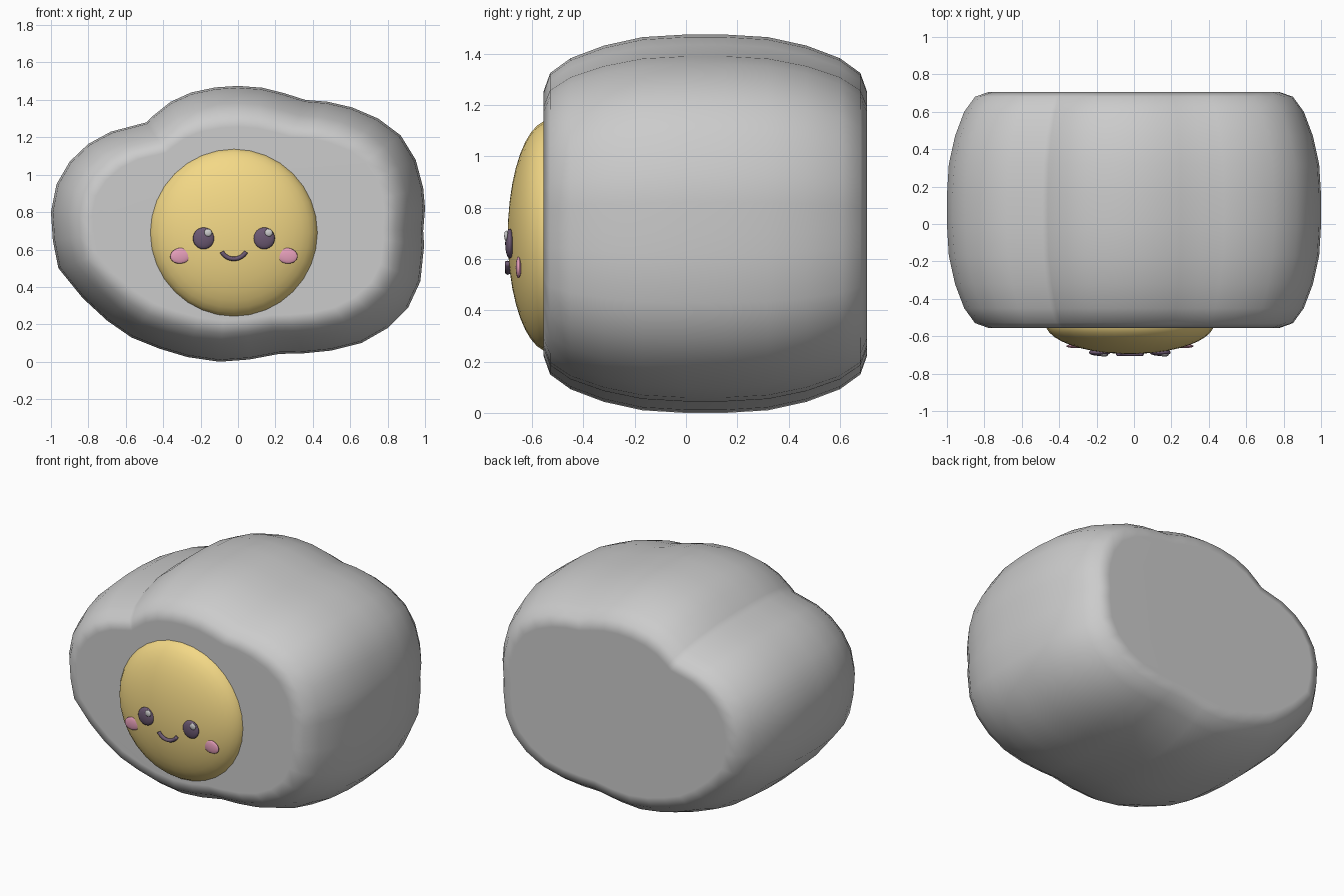
import bpy, bmesh, math
from mathutils import Matrix

if "Cube" in bpy.data.objects:
    bpy.data.objects.remove(bpy.data.objects["Cube"])


def material(name, rgb):
    m = bpy.data.materials.new(name)
    m.diffuse_color = (*rgb, 1)
    m.use_nodes = True
    m.node_tree.nodes["Principled BSDF"].inputs["Base Color"].default_value = m.diffuse_color
    return m


YELLOW = material("yolk_yellow", (0.90, 0.69, 0.24))
PURPLE = material("dark_purple", (0.15, 0.10, 0.17))
PINK = material("blush_pink", (0.80, 0.35, 0.50))


def finish(name, bm, mat=None):
    bmesh.ops.recalc_face_normals(bm, faces=bm.faces)
    me = bpy.data.meshes.new(name)
    bm.to_mesh(me)
    bm.free()
    for p in me.polygons:
        p.use_smooth = True
    if mat:
        me.materials.append(mat)
    ob = bpy.data.objects.new(name, me)
    bpy.context.collection.objects.link(ob)
    return ob


def ellipsoid(name, loc, size, mat=None, seg=24, rings=12, roll=0):
    bm = bmesh.new()
    bmesh.ops.create_uvsphere(bm, u_segments=seg, v_segments=rings, radius=1)
    # poles point along y so the round side faces the front
    bm.transform(Matrix.Translation(loc) @ Matrix.Rotation(roll, 4, 'Y')
                 @ Matrix.Diagonal((*size, 1)) @ Matrix.Rotation(math.pi / 2, 4, 'X'))
    return finish(name, bm, mat)


# Egg white: wavy outline swept along y, shrinking towards both flat ends
outline = [(-1, .8), (-.97, .95), (-.9, 1.07), (-.8, 1.165), (-.68, 1.23), (-.49, 1.28),
           (-.46, 1.31), (-.36, 1.39), (-.25, 1.44), (-.12, 1.467), (0, 1.475), (.13, 1.465),
           (.25, 1.435), (.36, 1.4), (.48, 1.39), (.61, 1.36), (.75, 1.3), (.87, 1.21),
           (.95, 1.08), (.99, .93), (1, .82), (.99, .7), (.995, .62), (.975, .43),
           (.91, .29), (.8, .18), (.66, .1), (.5, .06), (.35, .045), (.22, .042),
           (.06, .012), (-.1, 0), (-.27, .025), (-.42, .07), (-.57, .13), (-.7, .22),
           (-.83, .34), (-.96, .5), (-.99, .65)]
half = [(-.63, .22), (-.605, .15), (-.525, .092), (-.395, .043), (-.245, .01), (-.08, 0)]
stations = half + [(-y, d) for y, d in reversed(half)]
CY, CZ = 0.075, 0.7375
bm = bmesh.new()
rings = []
for y, d in stations:
    sx, sz = 1 - d, 1 - d / CZ
    rings.append([bm.verts.new((x * sx, CY + y, CZ + (z - CZ) * sz)) for x, z in outline])
n = len(outline)
for a, b in zip(rings, rings[1:]):
    for i in range(n):
        j = (i + 1) % n
        bm.faces.new((a[i], a[j], b[j], b[i]))
bm.faces.new(rings[0])
bm.faces.new(rings[-1])
white = finish("egg_white", bm)
white.modifiers.new("flat_ends", 'WEIGHTED_NORMAL')

# Yolk dome
FX = -0.022
ellipsoid("yolk", (FX, -0.53, 0.69), (0.452, 0.165, 0.452), YELLOW, 32, 20)

# Eyes, highlights and cheeks on both sides of the face
for side, s in (("left", -1), ("right", 1)):
    ellipsoid(side + "_eye", (FX + s * 0.162, -0.687, 0.66), (0.057, 0.018, 0.058), PURPLE)
    ellipsoid(side + "_eye_highlight", (FX + s * 0.162 + 0.024, -0.701, 0.69),
              (0.021, 0.008, 0.021), None, 16, 8)
    ellipsoid(side + "_cheek", (FX + s * 0.285, -0.653, 0.567), (0.056, 0.011, 0.042),
              PINK, roll=-s * 0.15 * -1)

# Smiling mouth: a round tube along an arc
bm = bmesh.new()
R, r, N, K = 0.075, 0.0115, 14, 8
tube = []
for i in range(N + 1):
    a = math.radians(-150 + 120 * i / N)
    ring = []
    for k in range(K):
        t = 2 * math.pi * k / K
        q = R + r * math.cos(t)
        ring.append(bm.verts.new((FX + q * math.cos(a), -0.695 + r * math.sin(t),
                                  0.625 + q * math.sin(a))))
    tube.append(ring)
for a, b in zip(tube, tube[1:]):
    for k in range(K):
        m = (k + 1) % K
        bm.faces.new((a[k], a[m], b[m], b[k]))
bm.faces.new(tube[0])
bm.faces.new(tube[-1])
finish("mouth", bm, PURPLE)
